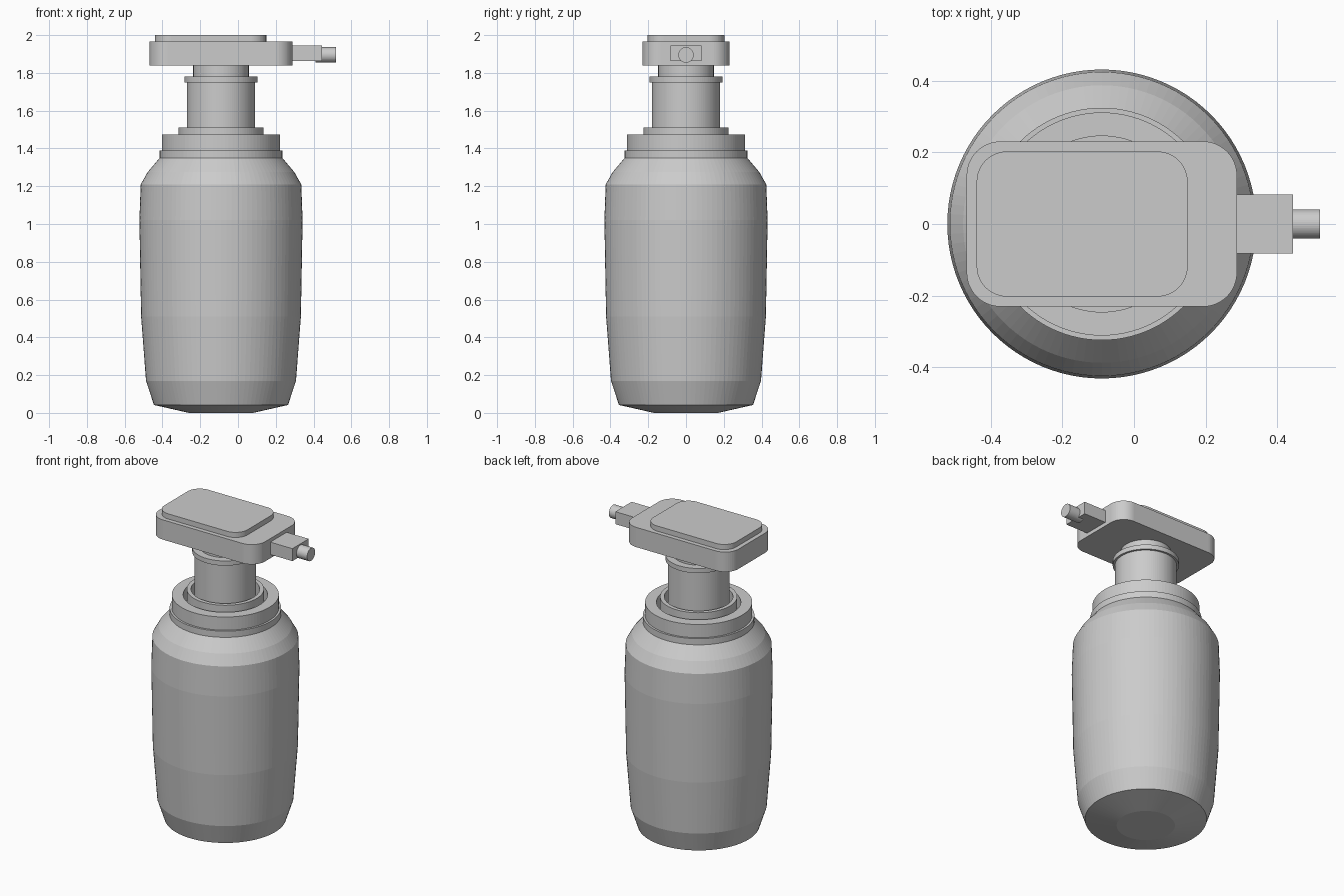
import bpy, bmesh, math
from mathutils import Matrix

if "Cube" in bpy.data.objects:
    bpy.data.objects.remove(bpy.data.objects["Cube"])

CX = -0.09      # axis of the bottle
SEG = 96

grey = bpy.data.materials.new("light grey")
grey.diffuse_color = (0.6, 0.6, 0.6, 1)
grey.use_nodes = True
grey.node_tree.nodes["Principled BSDF"].inputs["Base Color"].default_value = grey.diffuse_color


def finish(name, bm):
    bmesh.ops.recalc_face_normals(bm, faces=bm.faces)
    me = bpy.data.meshes.new(name)
    bm.to_mesh(me)
    bm.free()
    me.materials.append(grey)
    ob = bpy.data.objects.new(name, me)
    bpy.context.collection.objects.link(ob)
    return ob


def lathe(name, profile, closed=False):
    """Spin (radius, z) points around the bottle axis; open ends are capped."""
    bm = bmesh.new()
    rings = [[bm.verts.new((CX + r * math.cos(2 * math.pi * i / SEG),
                            r * math.sin(2 * math.pi * i / SEG), z))
              for i in range(SEG)] for r, z in profile]
    pairs = list(zip(rings, rings[1:]))
    if closed:
        pairs.append((rings[-1], rings[0]))
    else:
        bm.faces.new(rings[0])
        bm.faces.new(rings[-1])
    for a, b in pairs:
        for i in range(SEG):
            j = (i + 1) % SEG
            bm.faces.new((a[i], a[j], b[j], b[i]))
    return finish(name, bm)


def tube(name, r_in, r_out, z0, z1):
    return lathe(name, [(r_in, z0), (r_out, z0), (r_out, z1), (r_in, z1)], True)


def slab(name, x0, x1, y, z0, z1, radius=0):
    """Box, optionally with rounded vertical corners."""
    bm = bmesh.new()
    size = Matrix.Diagonal((x1 - x0, 2 * y, z1 - z0, 1))
    place = Matrix.Translation(((x0 + x1) / 2, 0, (z0 + z1) / 2))
    bmesh.ops.create_cube(bm, size=1, matrix=place @ size)
    if radius:
        edges = [e for e in bm.edges
                 if abs(e.verts[0].co.z - e.verts[1].co.z) > 0.01]
        bmesh.ops.bevel(bm, geom=edges, offset=radius, segments=12,
                        profile=0.5, affect='EDGES')
    return finish(name, bm)


# Bottle body
lathe("bottle", [(0.17, 0.0), (0.355, 0.042), (0.397, 0.17), (0.423, 0.51),
                 (0.432, 1.02), (0.425, 1.21), (0.388, 1.275), (0.325, 1.35)])

# Screw collar with a recessed centre
lathe("collar_base", [(0.325, 1.35), (0.325, 1.39)])
tube("collar", 0.246, 0.312, 1.385, 1.475)
tube("collar_inner_ring", 0.2, 0.225, 1.385, 1.51)

# Pump stem
lathe("stem", [(0.18, 1.385), (0.18, 1.75)])
lathe("stem_ring", [(0.193, 1.75), (0.193, 1.78)])
lathe("neck", [(0.147, 1.775), (0.147, 1.845)])

# Pump head with its press plate
slab("pump_head", -0.468, 0.288, 0.231, 1.84, 1.967, 0.095)
slab("press_plate", -0.44, 0.15, 0.203, 1.96, 2.0, 0.085)

# Nozzle
slab("nozzle_block", 0.26, 0.445, 0.083, 1.864, 1.944)
bm = bmesh.new()
bmesh.ops.create_cone(bm, cap_ends=True, segments=48, radius1=0.041,
                      radius2=0.041, depth=0.11,
                      matrix=Matrix.Translation((0.465, 0, 1.895))
                      @ Matrix.Rotation(math.pi / 2, 4, 'Y'))
finish("nozzle_tip", bm)
